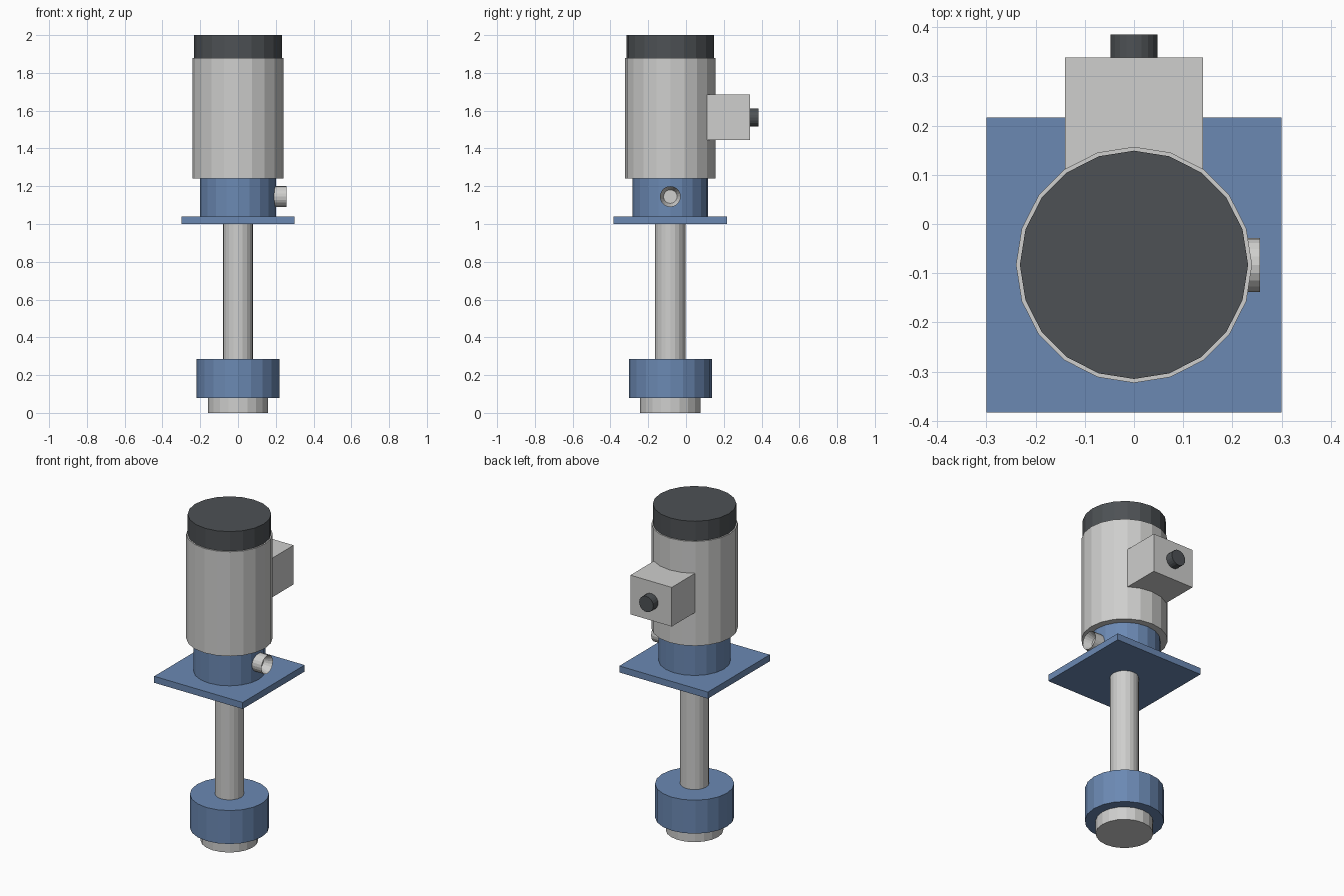
import bpy
import bmesh
import math
from mathutils import Matrix

cube = bpy.data.objects.get("Cube")
if cube:
    bpy.data.objects.remove(cube, do_unlink=True)

AXIS_Y = -0.083   # pump and motor axis
SIDES = 20


def material(name, rgb):
    m = bpy.data.materials.new(name)
    m.use_nodes = True
    m.diffuse_color = (*rgb, 1)
    m.node_tree.nodes["Principled BSDF"].inputs["Base Color"].default_value = (*rgb, 1)
    return m


blue = material("blue paint", (0.147, 0.25, 0.45))
grey = material("light grey metal", (0.62, 0.62, 0.61))
dark = material("dark grey plastic", (0.075, 0.083, 0.09))


def finish(name, bm, mat):
    bmesh.ops.recalc_face_normals(bm, faces=bm.faces[:])
    mesh = bpy.data.meshes.new(name)
    bm.to_mesh(mesh)
    bm.free()
    mesh.materials.append(mat)
    obj = bpy.data.objects.new(name, mesh)
    bpy.context.collection.objects.link(obj)
    return obj


def cylinder(name, radius, start, end, mat, place=Matrix.Translation((0, AXIS_Y, 0)), bore=None):
    """Flat-sided cylinder along local z; bore = (radius, depth) sinks a hole in its end."""
    bm = bmesh.new()
    bmesh.ops.create_cone(bm, cap_ends=True, segments=SIDES, radius1=radius, radius2=radius,
                          depth=end - start,
                          matrix=place @ Matrix.Translation((0, 0, (start + end) / 2)))
    if bore:
        direction = place.to_3x3().col[2]
        bm.normal_update()
        cap = max(bm.faces, key=lambda f: f.normal.dot(direction))
        bmesh.ops.inset_region(bm, faces=[cap], thickness=radius - bore[0], use_even_offset=True)
        bmesh.ops.translate(bm, verts=cap.verts[:], vec=-direction * bore[1])
    return finish(name, bm, mat)


def box(name, low, high, mat):
    bm = bmesh.new()
    size = [h - l for l, h in zip(low, high)]
    mid = [(h + l) / 2 for l, h in zip(low, high)]
    bmesh.ops.create_cube(bm, size=1, matrix=Matrix.Translation(mid) @ Matrix.Diagonal((*size, 1)))
    return finish(name, bm, mat)


# Submerged pump end and riser pipe
cylinder("inlet_ring", 0.16, 0, 0.08, grey)
cylinder("pump_casing", 0.22, 0.08, 0.285, blue)
cylinder("riser_pipe", 0.08, 0.285, 1.0, grey)

# Mounting plate and motor adapter
box("mounting_plate", (-0.3, -0.383, 1.0), (0.3, 0.217, 1.04), blue)
cylinder("motor_adapter", 0.2, 1.04, 1.24, blue)

# Motor with fan cover
cylinder("motor_body", 0.24, 1.24, 1.88, grey)
cylinder("fan_cover", 0.232, 1.88, 2.0, dark)

# Terminal box with cable gland at the back
box("terminal_box", (-0.14, 0.08, 1.445), (0.14, 0.338, 1.685), grey)
to_back = Matrix.Translation((0, 0, 1.563)) @ Matrix.Rotation(-math.pi / 2, 4, 'X')
cylinder("cable_gland", 0.048, 0.338, 0.385, dark, to_back)

# Outlet port on the left side
to_left = Matrix.Translation((0, AXIS_Y, 1.145)) @ Matrix.Rotation(math.pi / 2, 4, 'Y')
cylinder("outlet_port", 0.055, 0.18, 0.256, grey, to_left, bore=(0.036, 0.05))
